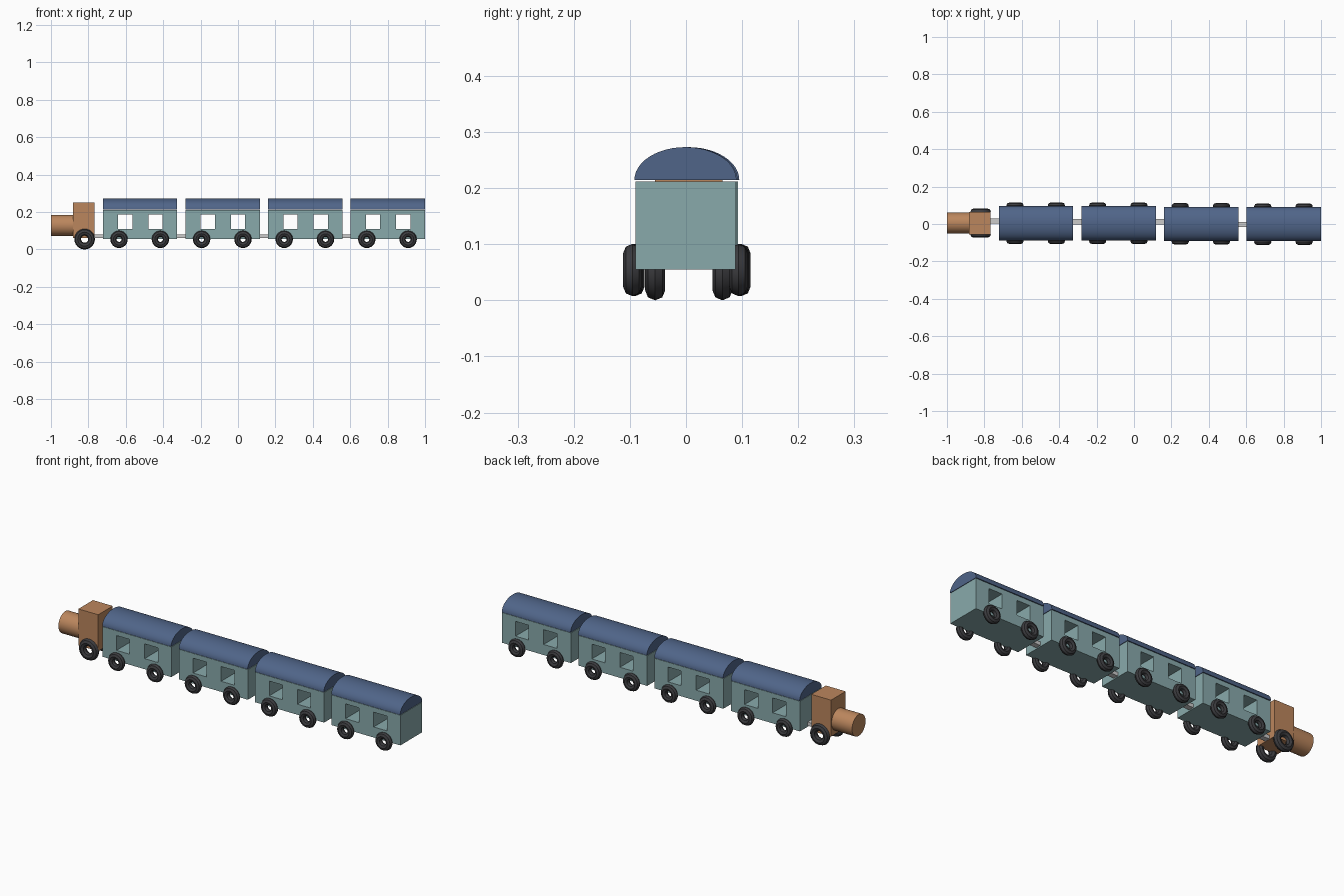
import bpy, bmesh, math
from mathutils import Matrix

if "Cube" in bpy.data.objects:
    bpy.data.objects.remove(bpy.data.objects["Cube"])


def material(name, rgb):
    m = bpy.data.materials.new(name)
    m.diffuse_color = (*rgb, 1)
    m.use_nodes = True
    m.node_tree.nodes["Principled BSDF"].inputs["Base Color"].default_value = m.diffuse_color
    return m


BROWN = material("wood_brown", (0.50, 0.24, 0.11))
TEAL = material("wagon_teal", (0.25, 0.40, 0.41))
BLUE = material("roof_blue", (0.08, 0.13, 0.25))
BLACK = material("wheel_black", (0.045, 0.045, 0.05))


def add(name, bm, mat=None, smooth=False):
    me = bpy.data.meshes.new(name)
    bmesh.ops.recalc_face_normals(bm, faces=bm.faces[:])
    bm.to_mesh(me)
    bm.free()
    ob = bpy.data.objects.new(name, me)
    bpy.context.collection.objects.link(ob)
    if mat:
        me.materials.append(mat)
    if smooth:
        bpy.context.view_layer.objects.active = ob
        ob.select_set(True)
        bpy.ops.object.shade_smooth_by_angle(angle=math.radians(35))
        ob.select_set(False)
    return ob


def box(name, x, y, z, mat=None):
    bm = bmesh.new()
    size = [b - a for a, b in (x, y, z)]
    mid = [(a + b) / 2 for a, b in (x, y, z)]
    bmesh.ops.create_cube(bm, size=1, matrix=Matrix.Translation(mid) @ Matrix.Diagonal((*size, 1)))
    return add(name, bm, mat)


def extrude_profile(name, pts, direction, mat, smooth=False):
    bm = bmesh.new()
    face = bm.faces.new([bm.verts.new(p) for p in pts])
    ext = bmesh.ops.extrude_face_region(bm, geom=[face], use_keep_orig=True)
    verts = [v for v in ext["geom"] if isinstance(v, bmesh.types.BMVert)]
    bmesh.ops.translate(bm, verts=verts, vec=direction)
    return add(name, bm, mat, smooth)


def wheel(name, x, y, z, major, minor):
    # open ring tyre with its axis along y
    bpy.ops.mesh.primitive_torus_add(
        location=(x, y, z), rotation=(math.pi / 2, 0, 0), major_segments=24,
        minor_segments=8, major_radius=major, minor_radius=minor)
    ob = bpy.context.object
    ob.name = name
    ob.data.materials.append(BLACK)
    bpy.ops.object.shade_smooth_by_angle(angle=math.radians(35))
    ob.select_set(False)


def wagon_body(name, x0, y, mat):
    # solid block with two window tunnels, made from a grid of cells
    xs = [0, 0.081, 0.157, 0.243, 0.319, 0.397]
    zs = [0.055, 0.11, 0.187, 0.212]
    bm = bmesh.new()
    grid = [[bm.verts.new((x0 + x, y - 0.089, z)) for z in zs] for x in xs]
    for i in range(5):
        for k in range(3):
            if not (k == 1 and i in (1, 3)):
                bm.faces.new((grid[i][k], grid[i + 1][k], grid[i + 1][k + 1], grid[i][k + 1]))
    ext = bmesh.ops.extrude_face_region(bm, geom=bm.faces[:], use_keep_orig=True)
    verts = [v for v in ext["geom"] if isinstance(v, bmesh.types.BMVert)]
    bmesh.ops.translate(bm, verts=verts, vec=(0, 0.178, 0))
    return add(name, bm, mat)


# engine: boiler, cab and two wheels
ey = 0.005
extrude_profile("boiler", [(-1, ey + 0.056 * math.cos(a), 0.128 + 0.056 * math.sin(a))
                           for a in (i * math.tau / 32 for i in range(32))],
                (0.13, 0, 0), BROWN, True)
box("cab", (-0.882, -0.768), (ey - 0.06, ey + 0.06), (0.06, 0.25), BROWN)
for side, s in (("left", -1), ("right", 1)):
    wheel(f"engine_wheel_{side}", -0.82, ey + s * 0.06, 0.055, 0.037, 0.018)

# four wagons: body, arched roof and four wheels each
for n, y in enumerate((0.004, 0.004, 0.001, -0.001), 1):
    x0 = -0.722 + (n - 1) * 0.4415
    wagon_body(f"wagon_{n}_body", x0, y, TEAL)
    arch = [(x0, y + 0.091 * math.cos(a), 0.2145 + 0.0585 * math.sin(a))
            for a in (i * math.pi / 24 for i in range(25))]
    extrude_profile(f"wagon_{n}_roof", arch, (0.397, 0, 0), BLUE, True)
    for end, dx in (("front", 0.086), ("rear", 0.307)):
        for side, s in (("left", -1), ("right", 1)):
            wheel(f"wagon_{n}_{end}_wheel_{side}", x0 + dx, y + s * 0.0945, 0.054, 0.030, 0.0165)

# couplings between the vehicles
for n, y in enumerate((0.016, 0.012, 0.012, -0.002), 1):
    x1 = -0.722 + (n - 1) * 0.4415
    box(f"coupling_{n}", (x1 - 0.052, x1 + 0.006), (y - 0.014, y + 0.014), (0.061, 0.08))
